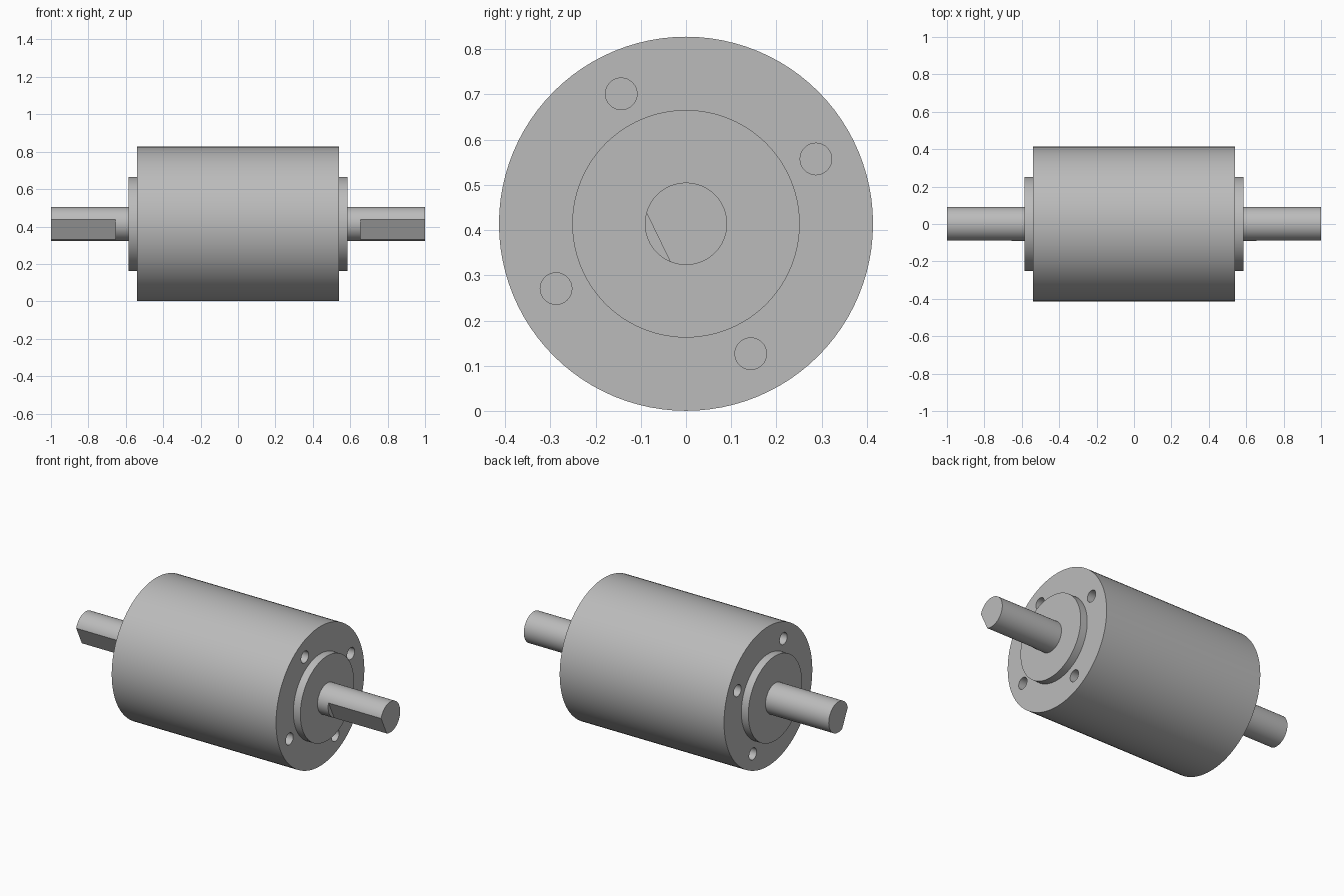
import bpy, bmesh, math
from mathutils import Matrix, Vector

default = bpy.data.objects.get("Cube")
if default:
    bpy.data.objects.remove(default, do_unlink=True)

AXIS_Z = 0.414
BODY_R, BODY_X = 0.4135, 0.539
PILOT_R, PILOT_X = 0.2515, 0.585
SHAFT_R, FLAT_X = 0.091, 0.655
HOLE_R, HOLE_CIRCLE, HOLE_DEPTH = 0.035, 0.321, 0.12
HOLE_ANGLE = math.radians(26.5)

steel = bpy.data.materials.new("steel_grey")
steel.use_nodes = True
colour = (0.5, 0.5, 0.5, 1)
steel.diffuse_color = colour
steel.node_tree.nodes["Principled BSDF"].inputs["Base Color"].default_value = colour


def make_object(name, bm):
    bmesh.ops.recalc_face_normals(bm, faces=bm.faces)
    mesh = bpy.data.meshes.new(name)
    bm.to_mesh(mesh)
    bm.free()
    mesh.materials.append(steel)
    obj = bpy.data.objects.new(name, mesh)
    bpy.context.collection.objects.link(obj)
    return obj


def lathe(name, profile, segments):
    """Closed solid turned about the motor axis from (x, radius) points."""
    bm = bmesh.new()
    rings = []
    for x, r in profile:
        ring = []
        for i in range(segments):
            a = 2 * math.pi * i / segments
            ring.append(bm.verts.new((x, r * math.cos(a), AXIS_Z + r * math.sin(a))))
        rings.append(ring)
    for lower, upper in zip(rings, rings[1:]):
        for i in range(segments):
            j = (i + 1) % segments
            bm.faces.new((lower[i], lower[j], upper[j], upper[i]))
    bm.faces.new(rings[0])
    bm.faces.new(rings[-1])
    return make_object(name, bm)


def cut(target, cutter):
    cutter.hide_render = True
    mod = target.modifiers.new("cut", "BOOLEAN")
    mod.operation = "DIFFERENCE"
    mod.solver = "EXACT"
    mod.object = cutter
    bpy.context.view_layer.objects.active = target
    bpy.ops.object.modifier_apply(modifier=mod.name)
    bpy.data.objects.remove(cutter, do_unlink=True)


def smooth(obj):
    bpy.ops.object.select_all(action="DESELECT")
    obj.select_set(True)
    bpy.context.view_layer.objects.active = obj
    bpy.ops.object.shade_smooth_by_angle(angle=math.radians(30))


# Housing drum with a raised pilot boss on each end
housing = lathe("motor_housing", [
    (-PILOT_X, PILOT_R), (-BODY_X, PILOT_R), (-BODY_X, BODY_R),
    (BODY_X, BODY_R), (BODY_X, PILOT_R), (PILOT_X, PILOT_R)], 96)

# Four blind mounting holes in each end face
bm = bmesh.new()
for side in (-1, 1):
    for k in range(4):
        a = HOLE_ANGLE + k * math.pi / 2
        place = Matrix.Translation((side * BODY_X, HOLE_CIRCLE * math.cos(a),
                                    AXIS_Z + HOLE_CIRCLE * math.sin(a)))
        bmesh.ops.create_cone(bm, cap_ends=True, segments=32, radius1=HOLE_R,
                              radius2=HOLE_R, depth=2 * HOLE_DEPTH,
                              matrix=place @ Matrix.Rotation(math.pi / 2, 4, "Y"))
cut(housing, make_object("hole_cutter", bm))
smooth(housing)

# Output shafts, each with a flat milled on its lower front side
flat_dir = Vector((0, -0.9, -0.436)).normalized()
for side, name in ((1, "left_shaft"), (-1, "right_shaft")):
    shaft = lathe(name, [(side * PILOT_X, SHAFT_R), (side, SHAFT_R)], 64)
    bm = bmesh.new()
    centre = Vector((side * (FLAT_X + 0.25), 0, AXIS_Z)) + flat_dir * (0.068 + 0.1)
    turn = Matrix.Rotation(math.atan2(flat_dir.z, flat_dir.y), 4, "X")
    bmesh.ops.create_cube(bm, size=1, matrix=Matrix.Translation(centre) @ turn
                          @ Matrix.Diagonal((0.5, 0.2, 0.4, 1)))
    cut(shaft, make_object("flat_cutter", bm))
    smooth(shaft)
